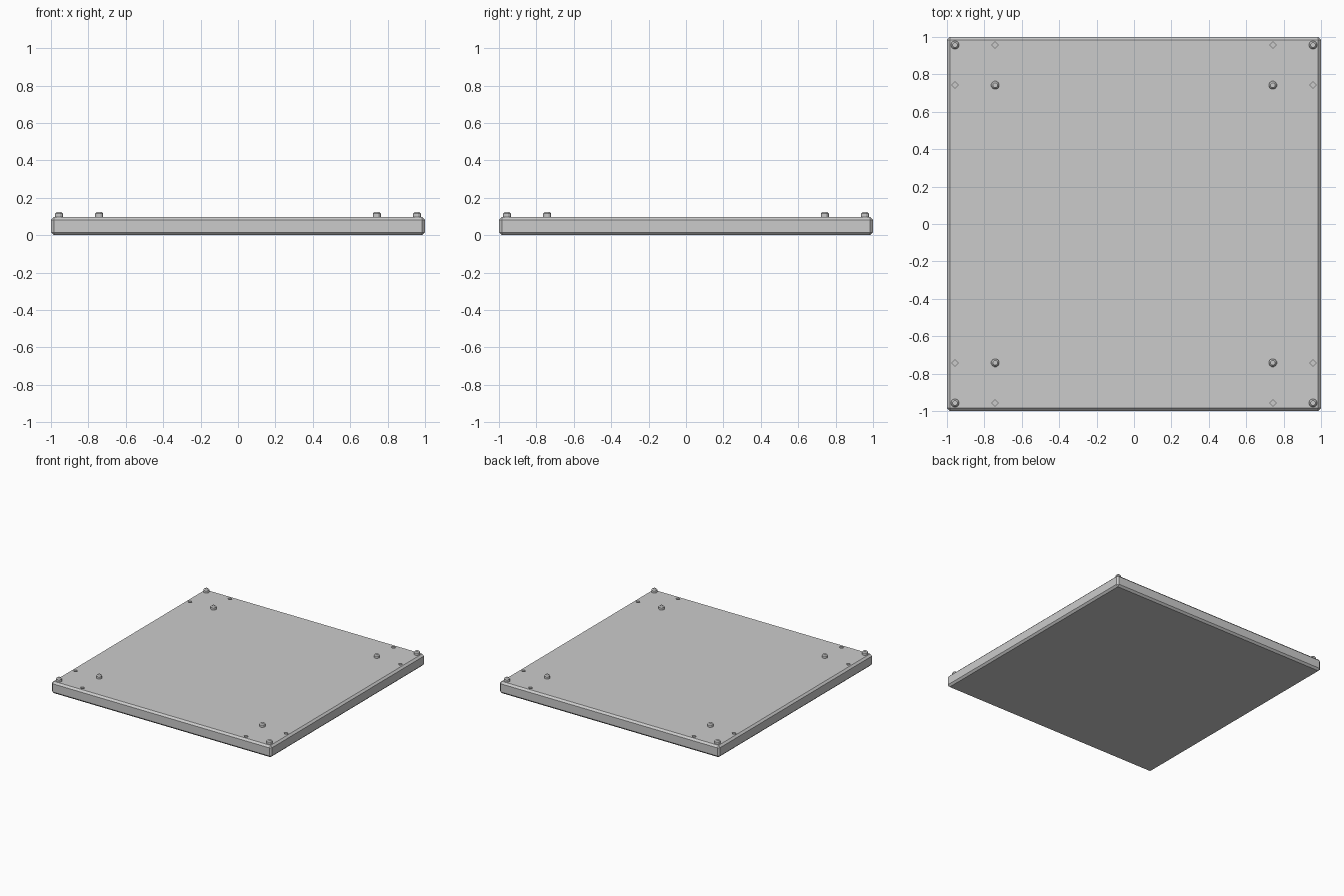
import bpy, bmesh, math
from mathutils import Matrix, Vector

if "Cube" in bpy.data.objects:
    bpy.data.objects.remove(bpy.data.objects["Cube"])

TOP = 0.097
SIGNS = [(sx, sy) for sx in (-1, 1) for sy in (-1, 1)]


def finish(bm, name):
    bmesh.ops.recalc_face_normals(bm, faces=bm.faces)
    mesh = bpy.data.meshes.new(name)
    bm.to_mesh(mesh)
    bm.free()
    obj = bpy.data.objects.new(name, mesh)
    bpy.context.collection.objects.link(obj)
    return obj


# chamfered square slab
bm = bmesh.new()
bmesh.ops.create_cube(bm, size=1, matrix=Matrix.Translation((0, 0, TOP / 2)) @ Matrix.Diagonal((2, 2, TOP, 1)))
bmesh.ops.bevel(bm, geom=bm.edges[:], offset=0.015, segments=1, affect='EDGES')
slab = finish(bm, "floor_plate")

# four-sided shallow pin holes, two near each corner
bm = bmesh.new()
for sx, sy in SIGNS:
    for x, y in ((0.957, 0.743), (0.743, 0.957)):
        bmesh.ops.create_cone(bm, cap_ends=True, segments=4, radius1=0.018, radius2=0.018, depth=0.04,
                              matrix=Matrix.Translation((sx * x, sy * y, TOP)))
cutter = finish(bm, "pin_hole_cutter")
cutter.hide_render = True
cutter.hide_viewport = True
cut = slab.modifiers.new("pin_holes", 'BOOLEAN')
cut.operation = 'DIFFERENCE'
cut.solver = 'EXACT'
cut.object = cutter


# bolt heads with a chamfered rim, two on each corner diagonal
def bolt(name, x, y):
    bm = bmesh.new()
    rings = []
    for r, z in ((0.022, TOP - 0.005), (0.022, 0.115), (0.013, 0.125)):
        rings.append([bm.verts.new((x + r * math.cos(a), y + r * math.sin(a), z))
                      for a in (math.tau * (i + 0.5) / 12 for i in range(12))])
    for lo, hi in zip(rings, rings[1:]):
        for i in range(12):
            j = (i + 1) % 12
            bm.faces.new((lo[i], lo[j], hi[j], hi[i]))
    bm.faces.new(rings[-1])
    bm.faces.new(rings[0][::-1])
    finish(bm, name)


for sx, sy in SIGNS:
    bolt("corner_bolt", sx * 0.957, sy * 0.957)
    bolt("inner_bolt", sx * 0.742, sy * 0.742)
